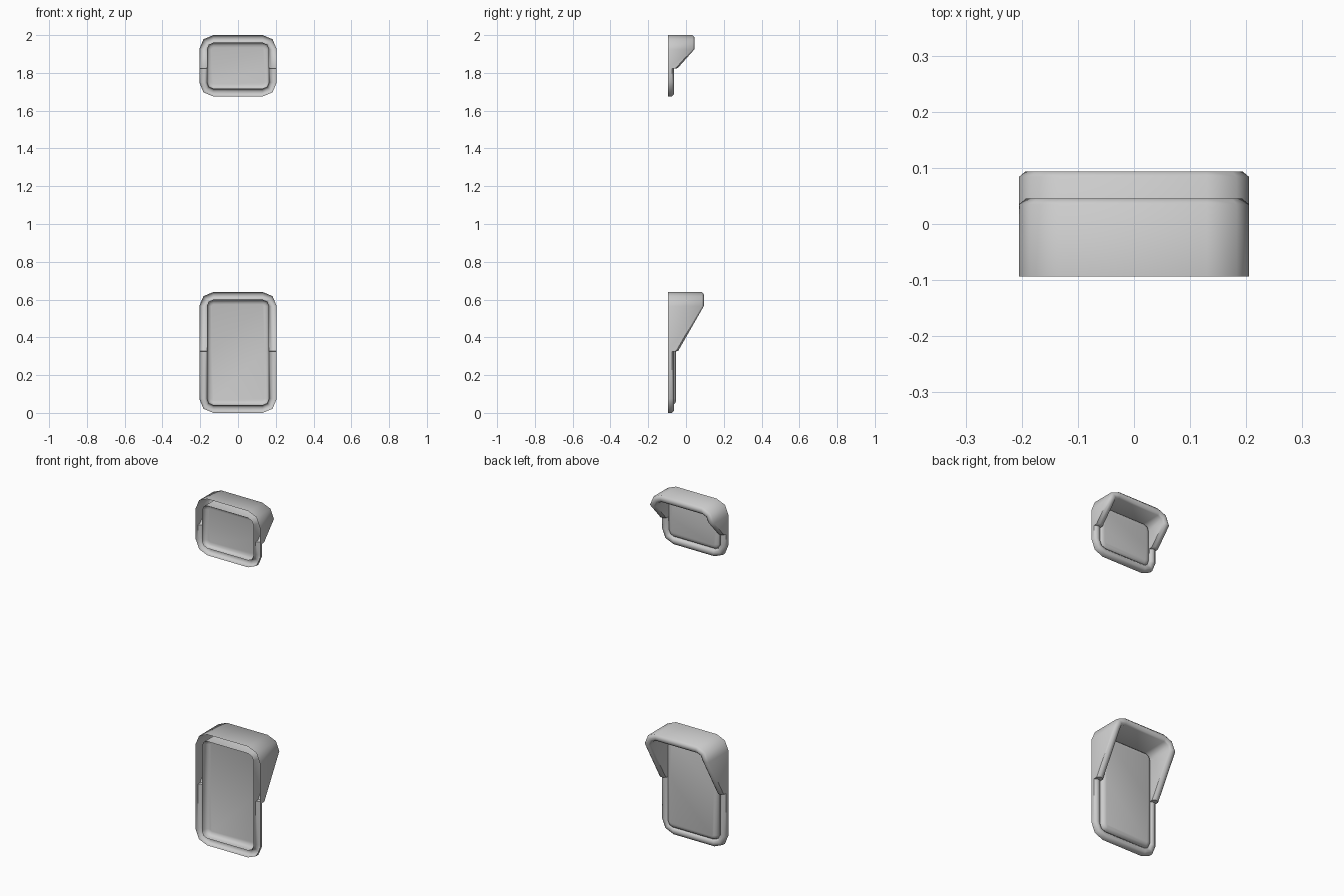
import bpy, bmesh, math

if "Cube" in bpy.data.objects:
    bpy.data.objects.remove(bpy.data.objects["Cube"])

FRONT = -0.094   # open front plane
HALF = 0.205     # half width
R = 0.075        # outer corner radius
LOW = -0.064     # depth of the lower lip


def outline(z0, z1, mid, step, hood):
    """Right half of the rounded outline, bottom to top: (cx, cz, dirx, dirz, lip y)."""
    k = math.sqrt(0.5)
    cx = HALF - R
    half = [(cx, z0 + R, 0, -1, LOW), (cx, z0 + R, k, -k, LOW), (cx, z0 + R, 1, 0, LOW),
            (cx, mid - 0.001, 1, 0, LOW), (cx, mid + 0.001, 1, 0, step),
            (cx, z1 - R, 1, 0, hood), (cx, z1 - R, k, k, hood), (cx, z1 - R, 0, 1, hood)]
    return half + [(-a, b, -c, d, y) for a, b, c, d, y in reversed(half)]


def visor(name, z0, z1, mid, step, hood, bulge):
    pts = outline(z0, z1, mid, step, hood)
    bm = bmesh.new()

    def ring(inset, depth):
        r = R - inset
        return [bm.verts.new((cx + dx * r, depth(lip), cz + dz * r))
                for cx, cz, dx, dz, lip in pts]

    # outer wall, chamfered lip, inner wall back to the front plane
    rings = [ring(0.0, lambda l: FRONT),
             ring(0.0, lambda l: l - 0.010),
             ring(0.012, lambda l: l),
             ring(0.028, lambda l: l),
             ring(0.040, lambda l: l - 0.010),
             ring(0.040, lambda l: FRONT)]
    # cushion-shaped panel, pressed in from the front
    for inset, f in ((0.041, 0.45), (0.045, 0.72), (0.053, 0.92), (0.066, 1.0)):
        rings.append(ring(inset, lambda l: FRONT + f * bulge))
    n = len(pts)
    for a, b in zip(rings, rings[1:]):
        for i in range(n):
            j = (i + 1) % n
            bm.faces.new((a[i], a[j], b[j], b[i]))
    bm.faces.new(rings[-1])
    bmesh.ops.recalc_face_normals(bm, faces=bm.faces[:])
    bm.faces.ensure_lookup_table()
    if bm.faces[-1].normal.y < 0:
        bmesh.ops.reverse_faces(bm, faces=bm.faces[:])
    me = bpy.data.meshes.new(name)
    bm.to_mesh(me)
    bm.free()
    ob = bpy.data.objects.new(name, me)
    bpy.context.collection.objects.link(ob)
    bpy.ops.object.select_all(action='DESELECT')
    ob.select_set(True)
    bpy.context.view_layer.objects.active = ob
    bpy.ops.object.shade_smooth_by_angle(angle=math.radians(50))


# z bottom, z top, step height, step depth, hood depth, panel bulge
visor("lower_hood_frame", 0.0, 0.64, 0.326, -0.042, 0.094, 0.041)
visor("upper_hood_frame", 1.675, 2.0, 1.824, -0.044, 0.045, 0.027)
